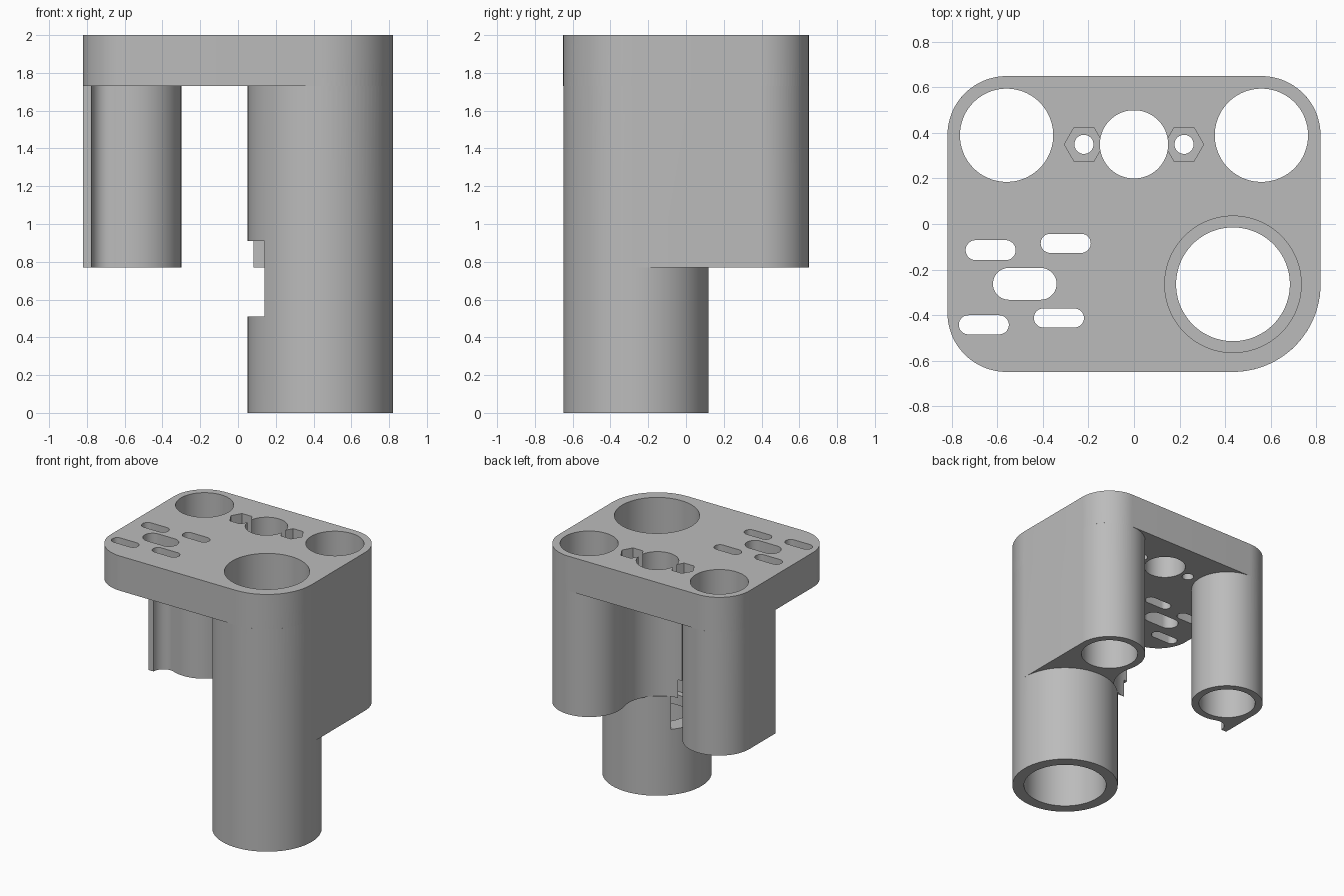
import bpy, bmesh
from math import sin, cos, radians, degrees, atan2, hypot

old = bpy.data.objects.get("Cube")
if old:
    bpy.data.objects.remove(old, do_unlink=True)

grey = bpy.data.materials.new("plain_grey")
grey.use_nodes = True
colour = (0.5, 0.5, 0.5, 1)
grey.diffuse_color = colour
grey.node_tree.nodes["Principled BSDF"].inputs["Base Color"].default_value = colour


def arc(c, r, a0, a1, step=4):
    n = max(2, round(abs(a1 - a0) / step))
    angles = [radians(a0 + (a1 - a0) * i / n) for i in range(n + 1)]
    return [(c[0] + r * cos(a), c[1] + r * sin(a)) for a in angles]


def circle(c, r, step=4):
    return arc(c, r, 0, 360, step)


def slot(c, length, r):
    h = length / 2 - r
    return arc((c[0] + h, c[1]), r, -90, 90, 10) + arc((c[0] - h, c[1]), r, 90, 270, 10)


def box(x0, x1, y0, y1):
    return [(x0, y0), (x1, y0), (x1, y1), (x0, y1)]


def prism(name, profile, z0, z1):
    """Extrude a closed profile between two heights."""
    pts = []
    for p in profile:
        if not pts or hypot(p[0] - pts[-1][0], p[1] - pts[-1][1]) > 1e-4:
            pts.append(p)
    if hypot(pts[0][0] - pts[-1][0], pts[0][1] - pts[-1][1]) < 1e-4:
        pts.pop()
    bm = bmesh.new()
    base = bm.faces.new([bm.verts.new((x, y, z0)) for x, y in pts])
    ext = bmesh.ops.extrude_face_region(bm, geom=[base])
    for v in ext["geom"]:
        if isinstance(v, bmesh.types.BMVert):
            v.co.z = z1
    bmesh.ops.recalc_face_normals(bm, faces=bm.faces)
    me = bpy.data.meshes.new(name)
    bm.to_mesh(me)
    bm.free()
    me.materials.append(grey)
    ob = bpy.data.objects.new(name, me)
    bpy.context.collection.objects.link(ob)
    return ob


def combine(target, other, operation):
    """Apply a boolean and discard the helper."""
    other.hide_render = True
    mod = target.modifiers.new(operation.lower(), 'BOOLEAN')
    mod.operation, mod.solver, mod.object = operation, 'EXACT', other
    bpy.ops.object.select_all(action='DESELECT')
    bpy.context.view_layer.objects.active = target
    target.select_set(True)
    bpy.ops.object.modifier_apply(modifier=mod.name)
    bpy.data.objects.remove(other, do_unlink=True)


# Centres and radii of the three tubes
big, right, left = (0.435, -0.265), (0.56, 0.39), (-0.56, 0.39)
big_r, small_r = 0.385, 0.26
under, foot = 1.73, 0.77

# Top plate with rounded corners
plate = (arc(big, big_r, -90, 0) + arc(right, small_r, 0, 90)
         + arc(left, small_r, 90, 180) + arc((-0.56, -0.39), small_r, 180, 270))
body = prism("holder_body", plate, under, 2)

# Right column: both tubes joined by a flat wall and a concave fillet
fillet, fillet_r = (0.05, 0.249), 0.269
a = degrees(atan2(right[1] - fillet[1], right[0] - fillet[0]))
column = (arc(big, big_r, 180, 360) + arc(right, small_r, 0, 180 + a)
          + arc(fillet, fillet_r, a, -90))
combine(body, prism("right_column", column, foot, under), 'UNION')
combine(body, prism("long_tube", circle(big, big_r), 0, foot), 'UNION')

# Left column: tube with a small filleted rib along the side wall
rib, rib_r = (-0.69, 0.07), 0.085
b = degrees(atan2(left[1] - rib[1], left[0] - rib[0]))
column = (arc(left, small_r, b - 180, 180) + [(-0.82, rib[1])]
          + arc(rib, rib_r, 180, b, 8))
combine(body, prism("left_column", column, foot, under), 'UNION')

# Bores: the long tube keeps a narrow lip level with its drain window
cuts = [(circle(big, 0.30), 0.51, 2.1), (circle(big, 0.30), -0.1, 0.43),
        (circle(big, 0.25), 0.3, 0.6),
        (box(-0.05, big[0], big[1] - 0.247, big[1] + 0.247), 0.51, 0.91),
        (circle(right, 0.205), 0.6, 2.1), (circle(left, 0.205), 0.6, 2.1),
        (circle((0, 0.35), 0.15), 1.6, 2.1)]

# Screw holes with hexagonal nut pockets
for x in (-0.22, 0.22):
    cuts += [(circle((x, 0.35), 0.042, 10), 1.6, 2.1),
             (circle((x, 0.35), 0.086, 60), 1.86, 2.1)]

# Drain slots
for c, length, r in [((-0.63, -0.115), 0.22, 0.044), ((-0.30, -0.085), 0.22, 0.042),
                     ((-0.48, -0.263), 0.28, 0.07), ((-0.66, -0.443), 0.22, 0.042),
                     ((-0.33, -0.413), 0.22, 0.042)]:
    cuts.append((slot(c, length, r), 1.6, 2.1))

for profile, z0, z1 in cuts:
    combine(body, prism("cutter", profile, z0, z1), 'DIFFERENCE')

bpy.ops.object.select_all(action='DESELECT')
body.select_set(True)
bpy.context.view_layer.objects.active = body
bpy.ops.object.shade_smooth_by_angle(angle=radians(30))
